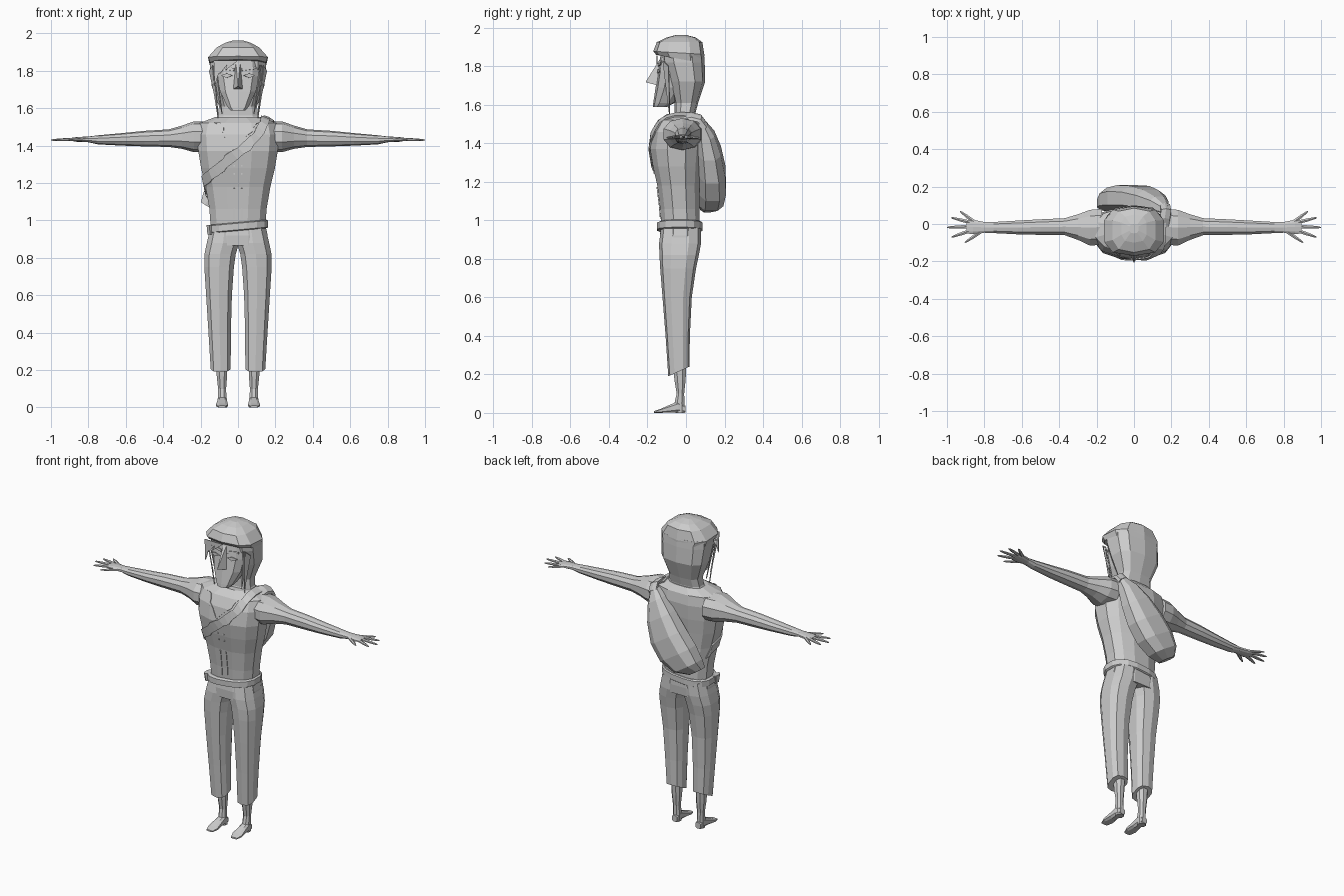
import bpy, bmesh, math
from mathutils import Vector
from mathutils.bvhtree import BVHTree

mat = bpy.data.materials.new("plain grey")
mat.diffuse_color = (0.6, 0.6, 0.6, 1)


def finish(name, bm, mirror=False, thick=0):
    bmesh.ops.recalc_face_normals(bm, faces=bm.faces[:])
    me = bpy.data.meshes.new(name)
    bm.to_mesh(me)
    bm.free()
    me.materials.append(mat)
    ob = bpy.data.objects.new(name, me)
    bpy.context.collection.objects.link(ob)
    if thick:
        m = ob.modifiers.new("thickness", 'SOLIDIFY')
        m.thickness, m.offset = thick, 0
    if mirror:
        ob.modifiers.new("mirror", 'MIRROR')
    return ob


def add_loft(bm, rings):
    vs = [[bm.verts.new(p) for p in r] for r in rings]
    n = len(vs[0])
    for a, b in zip(vs, vs[1:]):
        for i in range(n):
            j = (i + 1) % n
            bm.faces.new((a[i], a[j], b[j], b[i]))
    bm.faces.new(vs[0])
    bm.faces.new(vs[-1])


def oval(c, u, v, n=12, sq=0.8):
    """Rounded-square ring about c with half axes u and v."""
    c, u, v = Vector(c), Vector(u), Vector(v)
    pts = []
    for i in range(n):
        t = 2 * math.pi * (i + 0.5) / n
        x, y = math.cos(t), math.sin(t)
        pts.append(c + u * math.copysign(abs(x) ** sq, x)
                   + v * math.copysign(abs(y) ** sq, y))
    return pts


def upright(secs, n=12, sq=0.8, tilt_x=0.0):
    """Horizontal rings from (z, x0, x1, y0, y1, rise to the back)."""
    rings = []
    for z, x0, x1, y0, y1, *r in secs:
        dz = r[0] if r else 0
        rings.append(oval(((x0 + x1) / 2, (y0 + y1) / 2, z), ((x1 - x0) / 2, 0, tilt_x * (x1 - x0) / 2),
                          (0, (y1 - y0) / 2, dz), n, sq))
    return rings


def sym(secs):
    return [(z, -w, w, *rest) for z, w, *rest in secs]


def loft(name, rings, mirror=False):
    bm = bmesh.new()
    add_loft(bm, rings)
    return finish(name, bm, mirror)


# Torso, kept as a surface tree for draping the details
bm = bmesh.new()
add_loft(bm, upright(sym([
    (0.96, .15, -.13, .075), (1.06, .157, -.137, .072), (1.18, .178, -.152, .072),
    (1.28, .203, -.175, .08), (1.37, .218, -.19, .09), (1.46, .225, -.178, .095),
    (1.52, .212, -.148, .085), (1.553, .125, -.1, .055)])))
surface = BVHTree.FromBMesh(bm)
finish("torso", bm)

# Arms
arm = [(.17, 1.365, 1.53, -.115, .085), (.235, 1.365, 1.53, -.12, .08), (.30, 1.383, 1.507, -.088, .055),
       (.37, 1.393, 1.487, -.062, .033), (.50, 1.396, 1.479, -.06, .027), (.62, 1.4, 1.467, -.057, .02),
       (.75, 1.407, 1.455, -.05, .012), (.80, 1.418, 1.449, -.048, .012),
       (.86, 1.42, 1.446, -.056, .024), (.895, 1.426, 1.441, -.052, .018)]
loft("arms", [oval((x, (c + d) / 2, (a + b) / 2), (0, (d - c) / 2, 0), (0, 0, (b - a) / 2), 10, .9)
              for x, a, b, c, d in arm], True)

# Fingers and thumb
bm = bmesh.new()
for x0, y0, x1, y1 in ((.855, .012, .93, .068), (.88, .01, .978, .034), (.885, -.014, 1.0, -.018),
                       (.88, -.037, .975, -.07), (.82, -.042, .905, -.1)):
    a, b = Vector((x0, y0, 1.433)), Vector((x1, y1, 1.43))
    side = (b - a).cross(Vector((0, 0, 1))).normalized()
    add_loft(bm, [oval(a.lerp(b, t), side * r, (0, 0, r * .8), 6, 1)
                  for t, r in ((0, .011), (.55, .0095), (.9, .006), (1, .002))])
finish("fingers", bm, True)

# Trousers
loft("trouser_legs", upright([
    (.215, .037, .148, -.092, .018, .025), (.40, .036, .16, -.106, .02), (.60, .03, .173, -.122, .03),
    (.75, .019, .183, -.134, .052), (.82, .009, .182, -.138, .067), (.88, -.01, .17, -.14, .078),
    (.96, -.01, .15, -.13, .078)], 10, .75), True)
loft("trouser_hips", upright(sym([(.865, .165, -.137, .076), (.92, .163, -.139, .08), (.98, .15, -.131, .078)])))

# Belt with a hanging knot
loft("belt", upright(sym([(.945, .156, -.14, .08), (.95, .164, -.152, .087),
                          (.985, .164, -.152, .087), (.99, .156, -.14, .08)]), 16, .8, .09))
loft("belt_knot", upright([(.925, -.165, -.135, -.11, -.06), (.975, -.17, -.135, -.12, -.05)], 6))

# Ankles and bare feet
loft("ankles", upright([(.0, .058, .108, -.055, -.005), (.05, .06, .108, -.062, -.006),
                        (.10, .062, .108, -.05, -.008), (.17, .056, .116, -.062, .0),
                        (.24, .054, .12, -.07, .004)], 8, .9), True)
loft("feet", [oval((.083 - .02 * y, y, h / 2), (w, 0, 0), (0, 0, h / 2), 8, .7)
              for y, w, h in ((-.003, .019, .04), (-.04, .026, .062), (-.08, .028, .045),
                              (-.13, .034, .022), (-.165, .022, .01))], True)

# Neck, hood sides and cap
loft("hood", upright(sym([(1.525, .135, -.075, .05), (1.56, .112, -.06, .05), (1.61, .105, -.06, .063),
                          (1.72, .146, -.09, .1), (1.82, .156, -.125, .097), (1.87, .155, -.13, .093)]), 10, .7))
loft("cap", upright(sym([(1.835, .155, -.155, .094, -.025), (1.87, .165, -.17, .095, -.008),
                         (1.925, .118, -.152, .085), (1.95, .07, -.1, .05), (1.963, .025, -.05, .0)]), 10, .7))

# Face, nose and eyes
loft("face", upright(sym([(1.588, .042, -.172, -.1), (1.61, .06, -.17, -.06), (1.69, .1, -.158, .0),
                          (1.77, .116, -.145, .0), (1.86, .115, -.132, .0)]), 10, .75))
bm = bmesh.new()
nose = [bm.verts.new(p) for p in ((-.012, -.128, 1.85), (.012, -.128, 1.85), (.028, -.145, 1.70),
                                  (-.028, -.145, 1.70), (0, -.21, 1.718))]
for f in ((0, 1, 4), (1, 2, 4), (2, 3, 4), (3, 0, 4), (0, 3, 2, 1)):
    bm.faces.new([nose[i] for i in f])
finish("nose", bm)


def plates(name, polys, thick=.004, mirror=False):
    bm = bmesh.new()
    for poly in polys:
        bm.faces.new([bm.verts.new(p) for p in poly])
    finish(name, bm, mirror, thick)


plates("eyes_and_brows", [
    [(.028, -.146, 1.775), (.06, -.147, 1.762), (.092, -.134, 1.775), (.06, -.146, 1.787)],
    [(.02, -.143, 1.80), (.095, -.13, 1.81), (.095, -.128, 1.822), (.02, -.141, 1.815)]], .006, True)
plates("fringe", [[(x0, -.15, 1.855), (x0 + .05, -.152, 1.855), (x1, -.15, z)]
                  for x0, x1, z in ((-.13, -.125, 1.72), (-.115, -.115, 1.76),
                                    (-.09, -.10, 1.78), (-.05, -.07, 1.80))])
plates("side_locks", [[(x, -.12, 1.83), (x + .018, -.09, 1.8), (x1, -.085, z)]
                      for x, x1, z in ((.118, .085, 1.57), (.128, .105, 1.54), (.135, .115, 1.62))], .006, True)


def drape(bm, path, half, steps=4, lift=.005):
    """Ribbon along a path, laid onto the torso."""
    half = Vector(half)
    pts = [Vector(p) for p in path]
    line = [a.lerp(b, i / steps) for a, b in zip(pts, pts[1:]) for i in range(steps)] + [pts[-1]]
    rows = []
    for p in line:
        row = []
        for q in (p - half, p + half):
            loc = surface.find_nearest(q)[0]
            row.append(bm.verts.new(loc + (q - loc).normalized() * lift))
        rows.append(row)
    for a, b in zip(rows, rows[1:]):
        bm.faces.new((a[0], a[1], b[1], b[0]))


# Bag strap across the chest and around the side
bm = bmesh.new()
drape(bm, [(.16, .08, 1.58), (.165, -.06, 1.60), (.12, -.23, 1.47), (-.02, -.25, 1.34), (-.14, -.22, 1.25),
           (-.26, -.08, 1.18), (-.25, .08, 1.13)], (-.018, 0, .024))
finish("chest_strap", bm, thick=.008)

# Open collar and front placket
bm = bmesh.new()
for s in (1, -1):
    drape(bm, [(.125 * s, -.16, 1.56), (.06 * s - .01, -.24, 1.47), (-.03, -.25, 1.39)], (.008, 0, .004), 4, .003)
    drape(bm, [(.02 * s, -.25, 1.0), (.02 * s, -.25, 1.16)], (.003, 0, 0), 3, .003)
finish("collar_and_placket", bm, thick=.004)

# Lacing studs
bm = bmesh.new()
for s in (1, -1):
    for z in (1.23, 1.28):
        loc = surface.find_nearest(Vector((.02 * s, -.25, z)))[0]
        add_loft(bm, [oval(loc + Vector((0, d, 0)), (.005, 0, 0), (0, 0, .005), 6, 1) for d in (.01, -.005)])
finish("studs", bm)

# Slung bag, lofted along the diagonal of the back
perp = Vector((.84, 0, -.54))
bag = [(.172, 1.515, .022, .05, .10), (.135, 1.45, .06, .055, .15), (.09, 1.36, .098, .06, .185),
       (.03, 1.255, .125, .065, .208), (-.04, 1.165, .128, .065, .212), (-.105, 1.1, .1, .065, .198),
       (-.155, 1.07, .055, .07, .15)]
loft("shoulder_bag", [oval((x, (a + b) / 2, z), perp * w, (0, (b - a) / 2, 0), 8, .75)
                      for x, z, w, a, b in bag])
# Strap loop where the bag meets the shoulder
loft("strap_loop", [oval(c, (.03, 0, -.015), (0, .012, .012), 6)
                    for c in ((.155, -.04, 1.53), (.165, .02, 1.542), (.172, .07, 1.53), (.165, .1, 1.49))])
